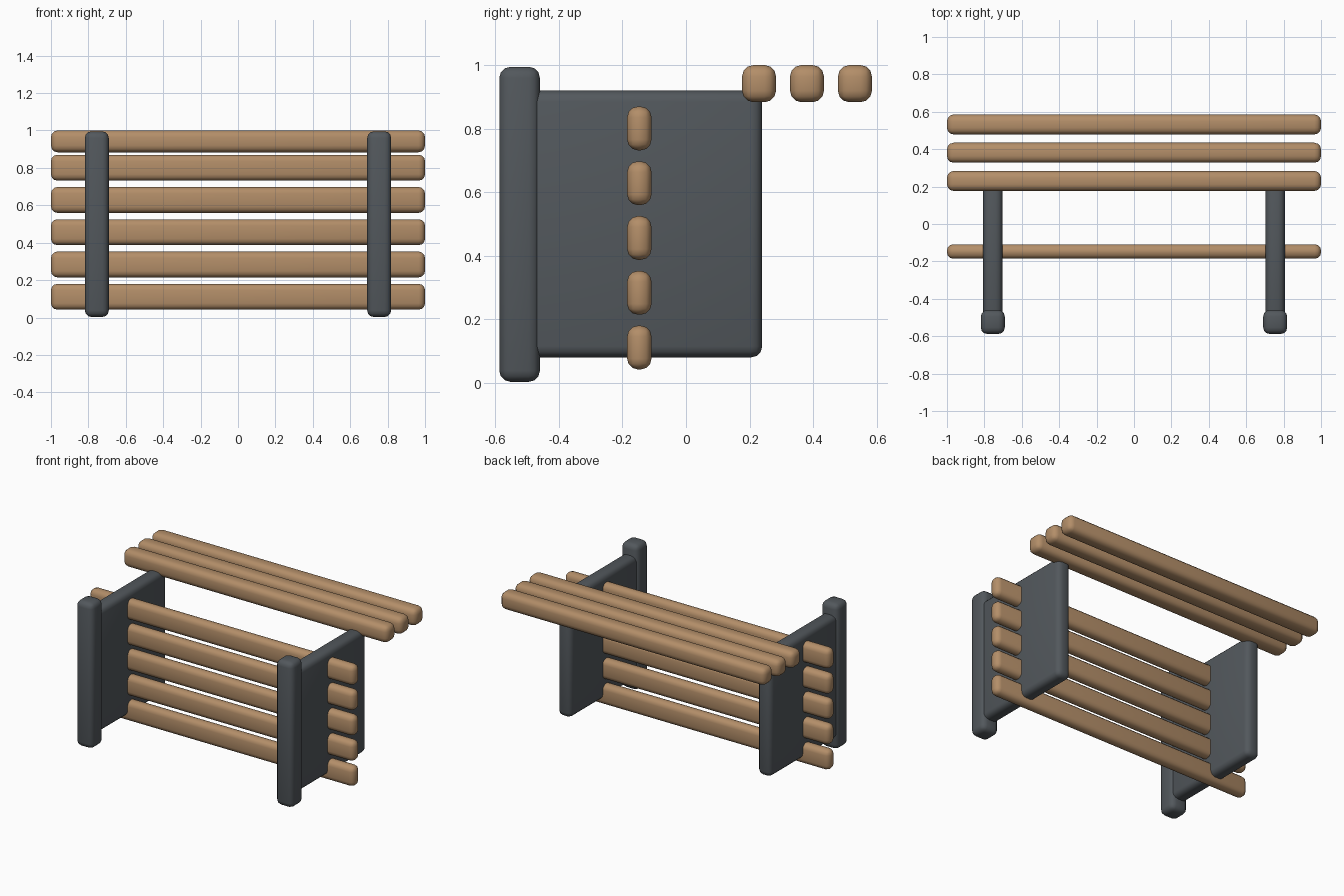
import bpy
import math

cube = bpy.data.objects.get("Cube")
if cube:
    bpy.data.objects.remove(cube, do_unlink=True)


def make_material(name, color):
    mat = bpy.data.materials.new(name)
    mat.use_nodes = True
    mat.diffuse_color = color
    mat.node_tree.nodes["Principled BSDF"].inputs["Base Color"].default_value = color
    return mat


wood = make_material("warm wood", (0.45, 0.27, 0.14, 1))
metal = make_material("slate grey", (0.085, 0.097, 0.108, 1))


def rounded_box(name, center, size, bevel, mat):
    bpy.ops.mesh.primitive_cube_add(size=1, location=center)
    obj = bpy.context.object
    obj.name = name
    obj.scale = size
    bpy.ops.object.transform_apply(location=False, rotation=False, scale=True)
    mod = obj.modifiers.new("rounded_edges", "BEVEL")
    mod.width = bevel
    mod.segments = 3
    bpy.ops.object.modifier_apply(modifier=mod.name)
    bpy.ops.object.shade_smooth_by_angle(angle=math.radians(35))
    obj.data.materials.append(mat)
    return obj


# Side supports: a tall front post with a broad panel behind it
for side, x in (("left", 0.755), ("right", -0.755)):
    rounded_box(side + "_post", (x, -0.524, 0.499), (0.128, 0.128, 0.992), 0.035, metal)
    rounded_box(side + "_panel", (x, -0.135, 0.5), (0.102, 0.75, 0.84), 0.035, metal)

# Long horizontal slats running through the panels
for i in range(5):
    rounded_box(f"lower_slat_{i + 1}", (0, -0.147, 0.111 + 0.1725 * i),
                (2, 0.077, 0.138), 0.034, wood)

# Three slats along the top at the back
for i in range(3):
    rounded_box(f"top_slat_{i + 1}", (0, 0.23 + 0.151 * i, 0.942),
                (2, 0.107, 0.117), 0.036, wood)
